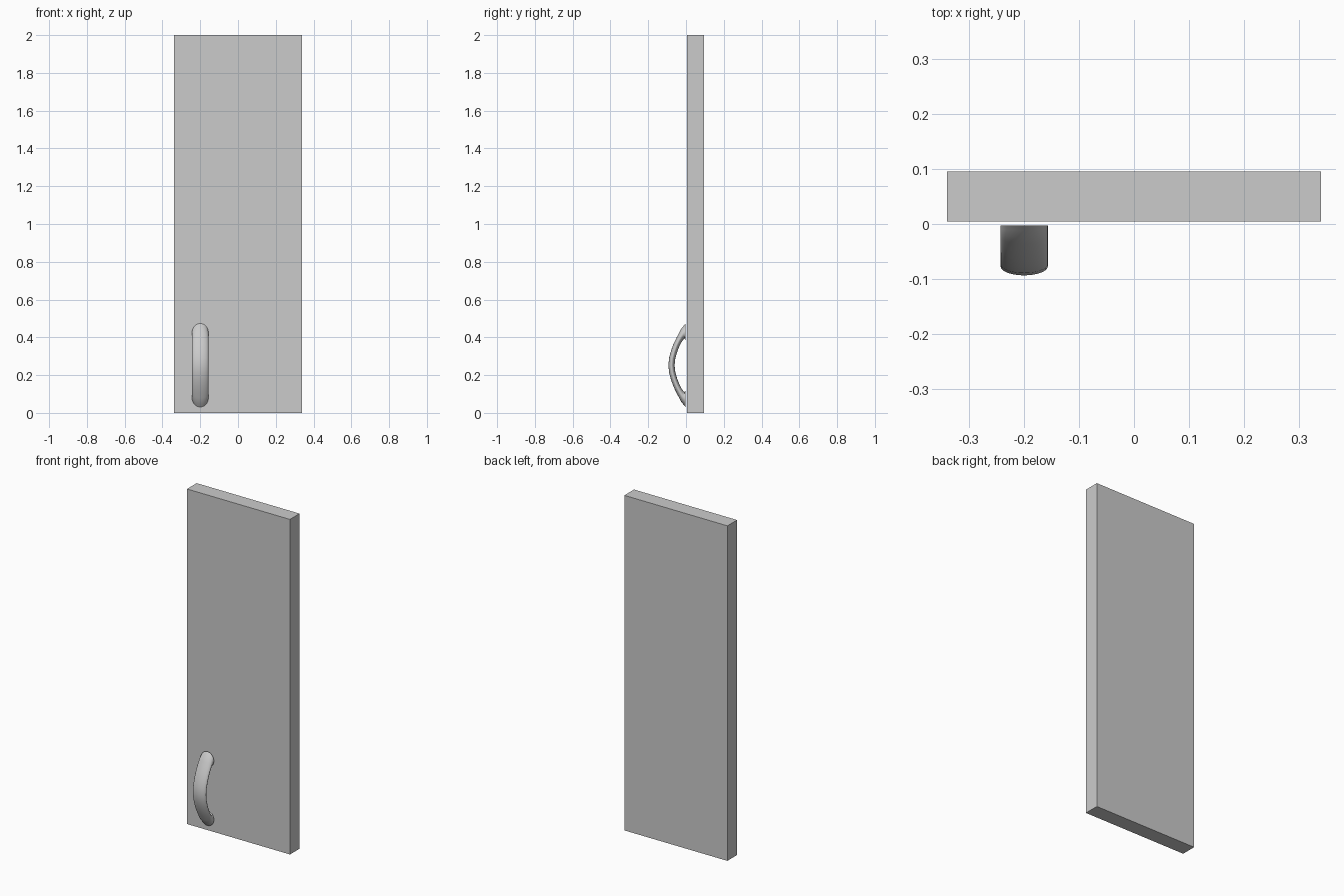
import bpy, bmesh, math
from mathutils import Vector

if "Cube" in bpy.data.objects:
    bpy.data.objects.remove(bpy.data.objects["Cube"])


def make_object(name, bm):
    bmesh.ops.recalc_face_normals(bm, faces=bm.faces)
    mesh = bpy.data.meshes.new(name)
    bm.to_mesh(mesh)
    bm.free()
    obj = bpy.data.objects.new(name, mesh)
    bpy.context.collection.objects.link(obj)
    return obj


# Door panel
bpy.ops.mesh.primitive_cube_add(size=1, location=(0, 0.05, 1))
panel = bpy.context.object
panel.name = "door_panel"
panel.scale = (0.68, 0.091, 2.0)

# Pull handle: elliptical sections from the flared foot to the middle of the bow
# each is (y, height above middle, half thickness, tilt of section in degrees)
MID_Z, X, HALF_W, SIDES = 0.252, -0.2, 0.043, 32
half = [
    (-0.003, 0.175, 0.046, 0),
    (-0.008, 0.173, 0.037, 6),
    (-0.015, 0.168, 0.028, 20),
    (-0.024, 0.156, 0.021, 36),
    (-0.036, 0.136, 0.018, 46),
    (-0.050, 0.108, 0.017, 58),
    (-0.063, 0.074, 0.0165, 70),
    (-0.073, 0.038, 0.0165, 80),
    (-0.077, 0.0, 0.0165, 90),
]
stations = half + [(y, -h, t, 180 - a) for y, h, t, a in reversed(half[:-1])]

bm = bmesh.new()
rings = []
for y, h, t, tilt in stations:
    a = math.radians(tilt)
    across = Vector((0, -math.sin(a), math.cos(a)))
    ring = []
    for i in range(SIDES):
        u = 2 * math.pi * i / SIDES
        p = Vector((X, y, MID_Z + h)) + across * (t * math.sin(u))
        p.x += HALF_W * math.cos(u)
        ring.append(bm.verts.new(p))
    rings.append(ring)
for r0, r1 in zip(rings, rings[1:]):
    for i in range(SIDES):
        j = (i + 1) % SIDES
        bm.faces.new((r0[i], r0[j], r1[j], r1[i]))
bm.faces.new(rings[0])
bm.faces.new(rings[-1])
handle = make_object("pull_handle", bm)

# Smooth bow, sharp edge at the flat feet
bpy.ops.object.select_all(action='DESELECT')
handle.select_set(True)
bpy.context.view_layer.objects.active = handle
bpy.ops.object.shade_smooth_by_angle(angle=math.radians(40))
